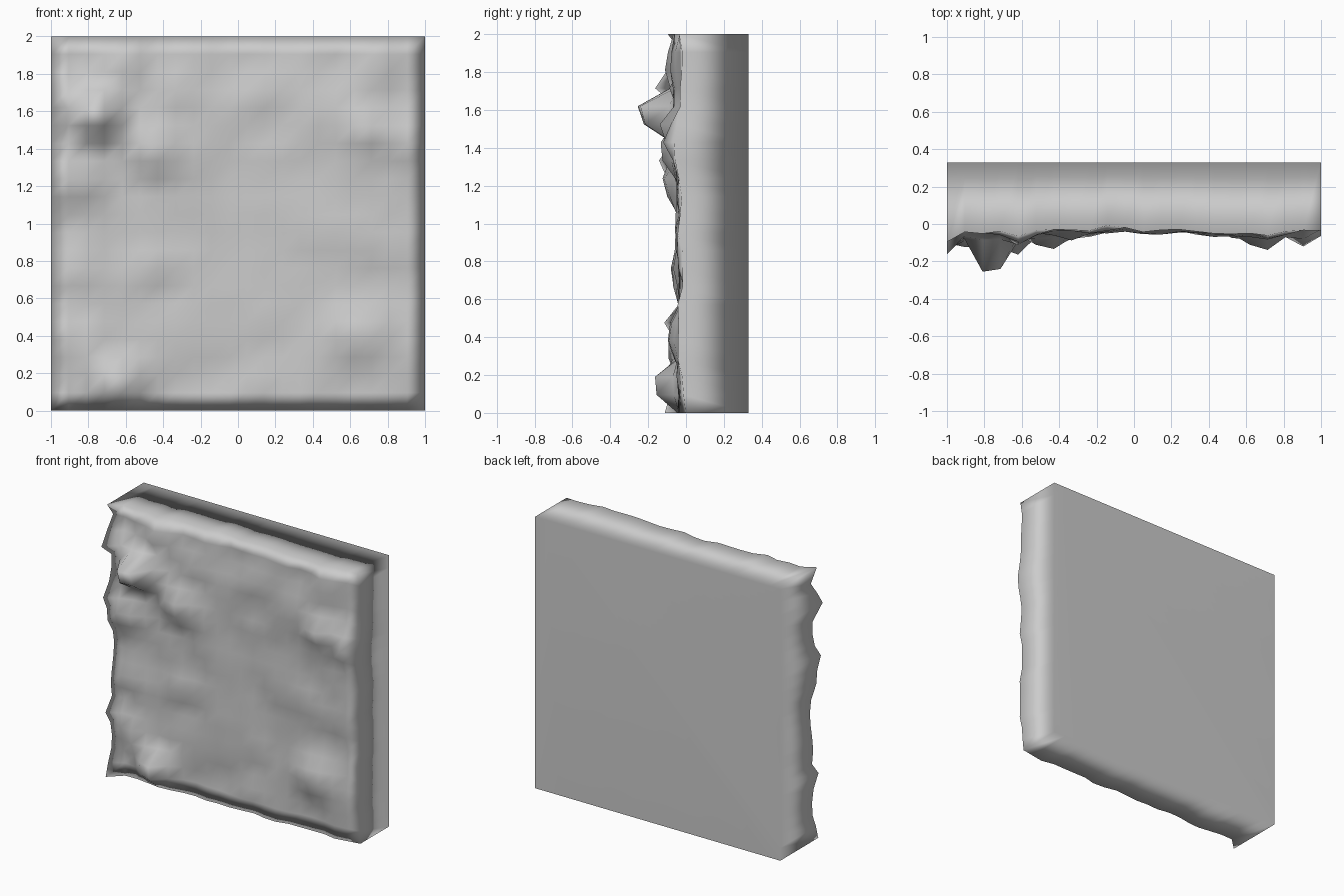
import bpy, bmesh, math
from mathutils import Vector, noise

if "Cube" in bpy.data.objects:
    bpy.data.objects.remove(bpy.data.objects["Cube"])

N = 21            # cells along each side of the rough face
BACK = 0.33       # flat rear plane

# Rock bulges on the front: x, z, outward amount, radius
BULGES = [
    (-0.765, 1.58, 0.30, 0.11), (-1.0, 1.75, 0.17, 0.07), (-1.0, 1.98, 0.09, 0.06),
    (-1.0, 1.33, 0.12, 0.08), (-0.88, 1.22, 0.10, 0.12), (-0.45, 1.40, 0.12, 0.12),
    (-0.62, 1.85, 0.08, 0.12), (-0.35, 1.70, 0.07, 0.10), (0.68, 1.50, 0.13, 0.11),
    (0.90, 1.42, 0.09, 0.09), (0.45, 1.60, 0.05, 0.12), (0.75, 1.85, 0.04, 0.14),
    (-0.64, 0.14, 0.15, 0.11), (-1.0, 0.03, 0.08, 0.07), (-1.0, 0.48, 0.07, 0.07),
    (-0.85, 0.35, 0.07, 0.14), (-0.48, 0.80, 0.04, 0.10), (0.65, 0.42, 0.06, 0.15),
    (-0.85, 0.75, 0.04, 0.15), (0.70, 0.95, 0.03, 0.18), (-0.25, 1.32, 0.04, 0.10),
]


def front_y(x, z):
    y = -0.03
    for bx, bz, amount, radius in BULGES:
        d2 = ((x - bx) ** 2 + (z - bz) ** 2) / radius ** 2
        y -= amount * math.exp(-d2)
    # smaller chips, stronger near the outer edges than in the middle
    edge = min(1, max(abs(x), abs(z - 1)))
    y -= (0.02 + 0.022 * edge) * noise.noise(Vector((x * 5.3, z * 6.1, 3.7)))
    y -= 0.014 * noise.noise(Vector((x * 11.3, z * 10.7, 8.2)))
    return max(-0.33, min(0.03, y))


bm = bmesh.new()

# Rough front face
grid = [[bm.verts.new((-1 + 2 * i / N, front_y(-1 + 2 * i / N, 2 * j / N), 2 * j / N))
         for i in range(N + 1)] for j in range(N + 1)]
for j in range(N):
    for i in range(N):
        bm.faces.new((grid[j][i], grid[j][i + 1], grid[j + 1][i + 1], grid[j + 1][i]))

# Straight sides running back to one flat rear face
rim = ([grid[0][i] for i in range(N)] + [grid[j][N] for j in range(N)] +
       [grid[N][i] for i in range(N, 0, -1)] + [grid[j][0] for j in range(N, 0, -1)])
rear = [bm.verts.new((v.co.x, BACK, v.co.z)) for v in rim]
for k in range(len(rim)):
    m = (k + 1) % len(rim)
    bm.faces.new((rim[m], rim[k], rear[k], rear[m]))
bm.faces.new(rear[::-1])
bmesh.ops.recalc_face_normals(bm, faces=bm.faces)
for f in bm.faces:
    f.smooth = True

mesh = bpy.data.meshes.new("rock_wall_panel")
bm.to_mesh(mesh)
bm.free()
wall = bpy.data.objects.new("rock_wall_panel", mesh)
bpy.context.collection.objects.link(wall)

# Large flat faces dominate the shading, so the back reads flat
wn = wall.modifiers.new("weighted_normals", 'WEIGHTED_NORMAL')
wn.mode = 'FACE_AREA'
wn.weight = 50
